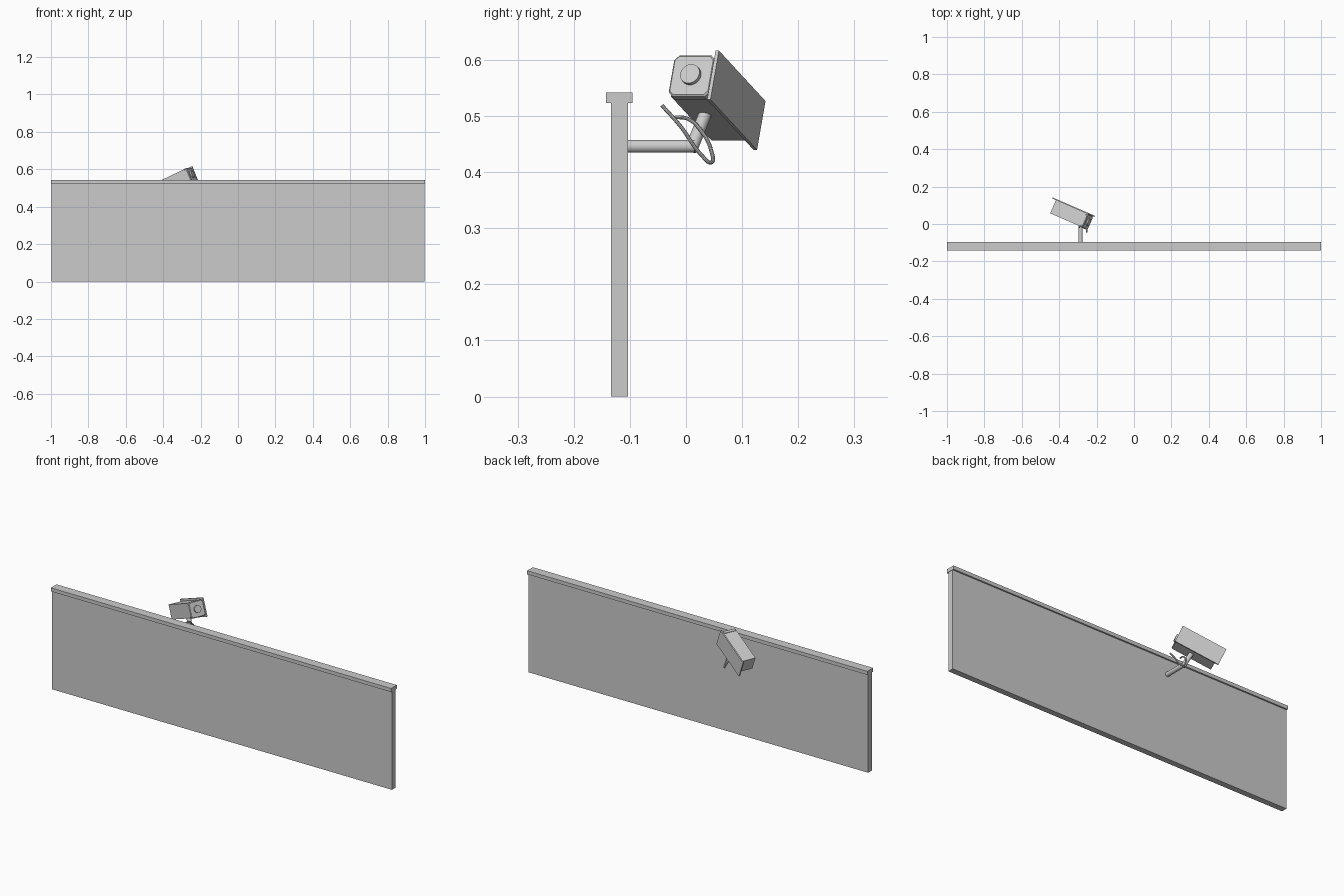
import bpy
import bmesh
from mathutils import Matrix, Vector

if "Cube" in bpy.data.objects:
    bpy.data.objects.remove(bpy.data.objects["Cube"])

grey = bpy.data.materials.new("light_grey")
grey.use_nodes = True
grey.diffuse_color = (0.6, 0.6, 0.6, 1)
grey.node_tree.nodes["Principled BSDF"].inputs["Base Color"].default_value = (0.6, 0.6, 0.6, 1)


def finish(name, bm, matrix=None):
    """Turn a bmesh into a named object."""
    mesh = bpy.data.meshes.new(name)
    bmesh.ops.recalc_face_normals(bm, faces=bm.faces)
    bm.to_mesh(mesh)
    bm.free()
    mesh.materials.append(grey)
    obj = bpy.data.objects.new(name, mesh)
    bpy.context.collection.objects.link(obj)
    if matrix:
        obj.matrix_world = matrix
    return obj


def smooth(obj):
    bpy.ops.object.select_all(action="DESELECT")
    obj.select_set(True)
    bpy.context.view_layer.objects.active = obj
    bpy.ops.object.shade_smooth_by_angle()


def box_mesh(low, high):
    low, high = Vector(low), Vector(high)
    bm = bmesh.new()
    bmesh.ops.create_cube(bm, size=1)
    bmesh.ops.scale(bm, vec=high - low, verts=bm.verts)
    bmesh.ops.translate(bm, vec=(low + high) / 2, verts=bm.verts)
    return bm


def rod(name, start, end, radius, matrix=None):
    start, end = Vector(start), Vector(end)
    axis = end - start
    bm = bmesh.new()
    place = Matrix.Translation((start + end) / 2) @ axis.to_track_quat("Z", "Y").to_matrix().to_4x4()
    bmesh.ops.create_cone(bm, cap_ends=True, segments=32, radius1=radius,
                          radius2=radius, depth=axis.length, matrix=place)
    smooth(finish(name, bm, matrix))


# Wall with its overhanging coping
finish("wall", box_mesh((-0.998, -0.134, 0), (0.998, -0.103, 0.525)))
finish("wall_coping", box_mesh((-1, -0.143, 0.523), (1, -0.095, 0.542)))

# Housing frame: local x looks forward, y is sideways, z is up
forward = Vector((0.84, -0.367, 0.398)).normalized()
side = Vector((-forward.y, forward.x, 0)).normalized()
up = forward.cross(side)
frame = Matrix((forward, side, up)).transposed().to_4x4()
frame.translation = (-0.245, 0.009, 0.573)

# Housing and the flat shield beside it
finish("housing", box_mesh((-0.208, -0.037, -0.037), (-0.01, 0.04, 0.037)), frame)
finish("side_shield", box_mesh((-0.226, 0.0395, -0.0475), (0, 0.046, 0.0475)), frame)

# Front cap with cut corners and a softened rim
bm = box_mesh((-0.018, -0.04, -0.04), (-0.002, 0.04, 0.04))
long_edges = [e for e in bm.edges if abs(e.verts[0].co.x - e.verts[1].co.x) > 0.01]
bmesh.ops.bevel(bm, geom=long_edges, offset=0.009, segments=1, affect="EDGES")
rim = [e for e in bm.edges if all(v.co.x > -0.003 for v in e.verts)]
bmesh.ops.bevel(bm, geom=rim, offset=0.003, segments=1, affect="EDGES")
finish("front_cap", bm, frame)
rod("lens", (-0.006, 0, 0), (0.006, 0, 0), 0.0185, frame)

# Bracket
rod("bracket_arm", (-0.286, -0.105, 0.446), (-0.286, 0.015, 0.446), 0.0115)
rod("bracket_post", (-0.286, 0.009, 0.44), (-0.315, 0.036, 0.508), 0.0115)

# Hanging cable loop
path = [(-0.253, -0.043, 0.519), (-0.25, -0.01, 0.482), (-0.25, 0.028, 0.43),
        (-0.256, 0.045, 0.417), (-0.27, 0.045, 0.438), (-0.284, 0.026, 0.475),
        (-0.29, 0.003, 0.495), (-0.292, -0.02, 0.498)]
curve = bpy.data.curves.new("cable", "CURVE")
curve.dimensions = "3D"
curve.bevel_depth = 0.0035
curve.bevel_resolution = 3
curve.use_fill_caps = True
spline = curve.splines.new("BEZIER")
spline.bezier_points.add(len(path) - 1)
for point, co in zip(spline.bezier_points, path):
    point.co = co
    point.handle_left_type = point.handle_right_type = "AUTO"
curve.materials.append(grey)
cable = bpy.data.objects.new("cable", curve)
bpy.context.collection.objects.link(cable)
bpy.ops.object.select_all(action="DESELECT")
cable.select_set(True)
bpy.context.view_layer.objects.active = cable
bpy.ops.object.convert(target="MESH")
smooth(bpy.context.view_layer.objects.active)
